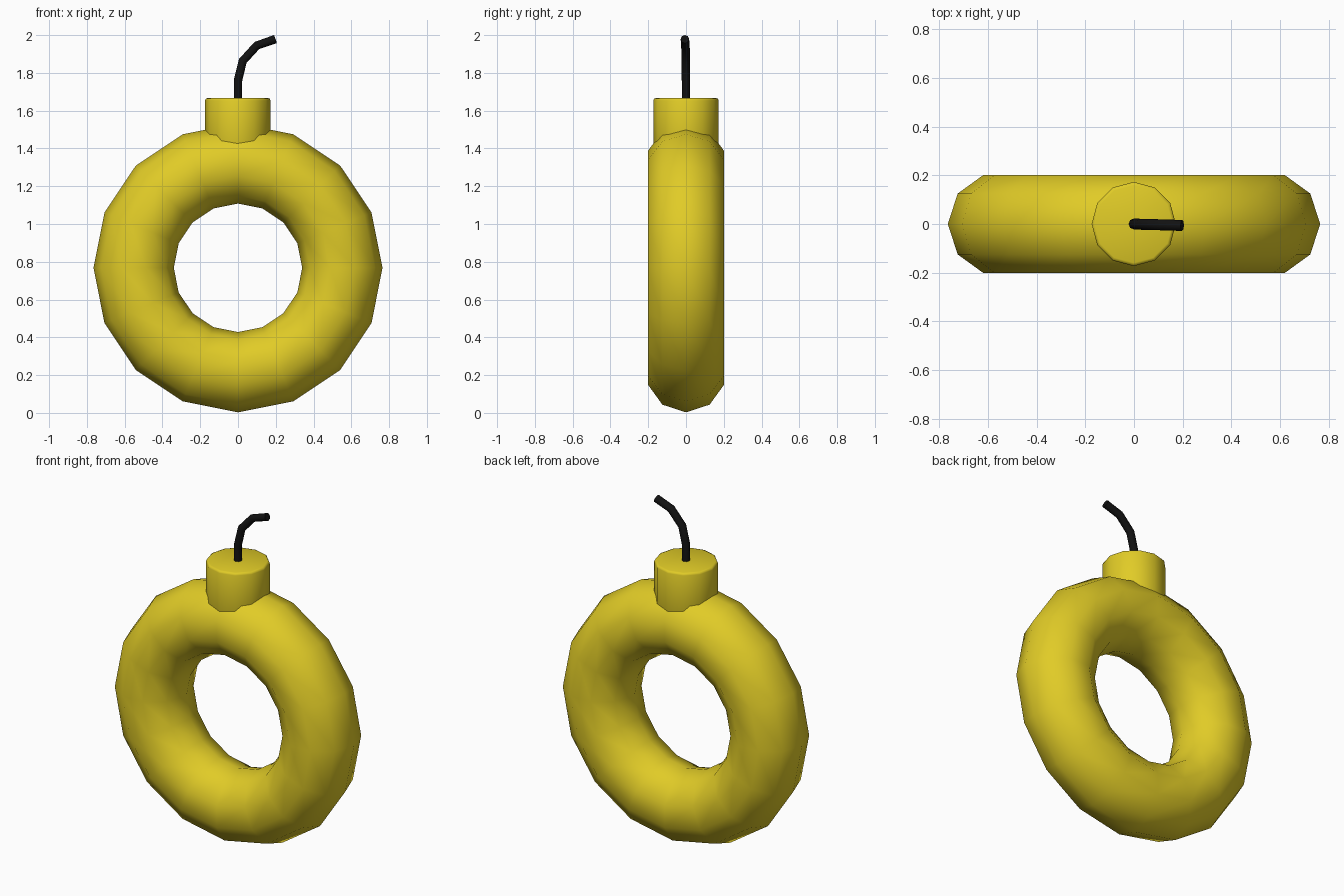
import bpy
from math import pi, radians

if "Cube" in bpy.data.objects:
    bpy.data.objects.remove(bpy.data.objects["Cube"])


def material(name, color):
    m = bpy.data.materials.new(name)
    m.diffuse_color = color
    m.use_nodes = True
    m.node_tree.nodes["Principled BSDF"].inputs["Base Color"].default_value = m.diffuse_color
    return m


yellow = material("yellow", (0.75, 0.6, 0.02, 1))
black = material("black", (0.006, 0.006, 0.006, 1))


def finish(name, mat, angle):
    ob = bpy.context.object
    ob.name = name
    ob.data.materials.clear()
    ob.data.materials.append(mat)
    bpy.ops.object.shade_smooth_by_angle(angle=radians(angle))
    return ob


# Ring body, standing upright
bpy.ops.mesh.primitive_torus_add(major_segments=16, minor_segments=10,
                                 major_radius=0.5525, minor_radius=0.2125,
                                 location=(0, 0, 0.768), rotation=(pi / 2, 0, 0))
finish("ring_body", yellow, 60)

# Neck cap sunk into the top of the ring, with a softened upper rim
bpy.ops.mesh.primitive_cylinder_add(vertices=12, radius=0.173, depth=0.305,
                                    location=(-0.001, 0, 1.5145))
neck = bpy.context.object
bevel = neck.modifiers.new("rim", 'BEVEL')
bevel.width = 0.013
bevel.segments = 2
bevel.limit_method = 'ANGLE'
bevel.angle_limit = radians(60)
bpy.ops.object.modifier_apply(modifier="rim")
finish("neck", yellow, 50)

# Bent fuse swept along a short path
path = [(0, 0, 1.62), (0, 0, 1.76), (0.025, -0.001, 1.863),
        (0.1, -0.003, 1.945), (0.198, -0.006, 1.979)]
curve = bpy.data.curves.new("fuse", 'CURVE')
curve.dimensions = '3D'
curve.bevel_depth = 0.0225
curve.bevel_resolution = 2
curve.use_fill_caps = True
spline = curve.splines.new('POLY')
spline.points.add(len(path) - 1)
for p, co in zip(spline.points, path):
    p.co = (*co, 1)
fuse = bpy.data.objects.new("fuse", curve)
bpy.context.collection.objects.link(fuse)
bpy.ops.object.select_all(action='DESELECT')
fuse.select_set(True)
bpy.context.view_layer.objects.active = fuse
bpy.ops.object.convert(target='MESH')
finish("fuse", black, 50)
